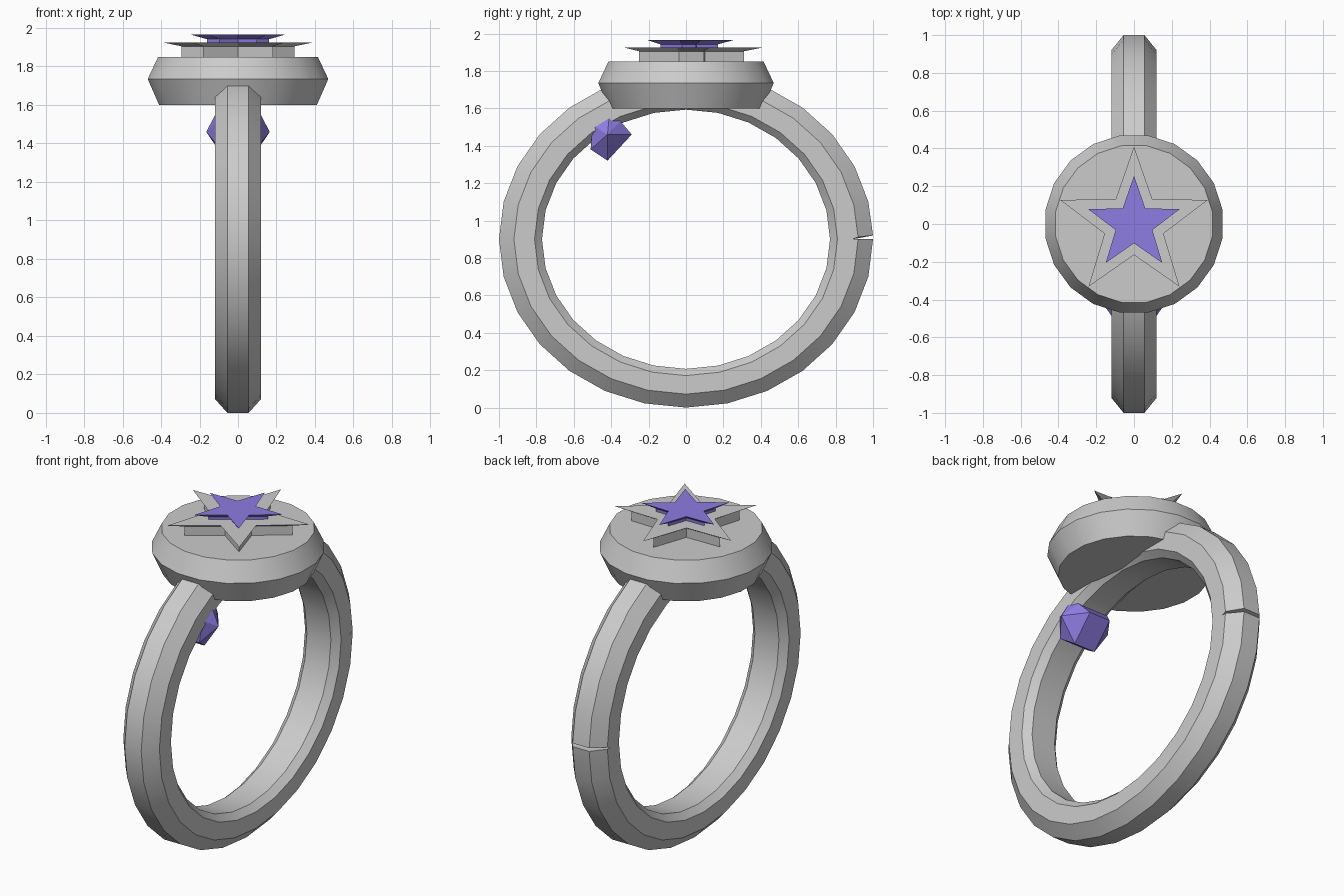
import bpy, bmesh, math
from math import sin, cos, pi

if "Cube" in bpy.data.objects:
    bpy.data.objects.remove(bpy.data.objects["Cube"])

purple = bpy.data.materials.new("purple_stone")
purple.diffuse_color = (0.27, 0.2, 0.75, 1)
purple.use_nodes = True
purple.node_tree.nodes["Principled BSDF"].inputs["Base Color"].default_value = purple.diffuse_color


def finish(bm, name, mat=None, smooth=False):
    bmesh.ops.recalc_face_normals(bm, faces=bm.faces)
    mesh = bpy.data.meshes.new(name)
    bm.to_mesh(mesh)
    bm.free()
    ob = bpy.data.objects.new(name, mesh)
    bpy.context.collection.objects.link(ob)
    if mat:
        mesh.materials.append(mat)
    if smooth:
        bpy.ops.object.select_all(action='DESELECT')
        ob.select_set(True)
        bpy.context.view_layer.objects.active = ob
        bpy.ops.object.shade_smooth_by_angle(angle=math.radians(30))
    return ob


def loft(name, loops, mat=None, smooth=False):
    """Skin a stack of closed loops and cap both ends."""
    bm = bmesh.new()
    rows = [[bm.verts.new(p) for p in loop] for loop in loops]
    n = len(rows[0])
    for a, b in zip(rows, rows[1:]):
        for i in range(n):
            j = (i + 1) % n
            bm.faces.new((a[i], a[j], b[j], b[i]))
    bm.faces.new(rows[0])
    bm.faces.new(rows[-1])
    return finish(bm, name, mat, smooth)


def star(r, z):
    pts = []
    for i in range(10):
        a = pi / 2 + i * pi / 5
        k = r if i % 2 == 0 else r * 0.4
        pts.append((k * cos(a), k * sin(a), z))
    return pts


def circle(r, z, n=20):
    return [(r * cos((i + .5) * 2 * pi / n), r * sin((i + .5) * 2 * pi / n), z)
            for i in range(n)]


# Band: bevelled section swept round a slightly squashed circle, with a small open seam
CZ, SQ, SEGS = 0.9, 0.9, 28
half = [(0.08, 0.77), (0.12, 0.81), (0.12, 0.89), (0.12, 0.92), (0.055, 1.0)]
section = half + [(-x, r) for x, r in reversed(half)]
bm = bmesh.new()
rows = []
for i in range(SEGS):
    a = 2 * pi * i / SEGS
    rows.append([bm.verts.new((x, r * cos(a), CZ + SQ * r * sin(a))) for x, r in section])
last = list(rows[0])
for k in range(3, 7):
    x, r = section[k]
    last[k] = bm.verts.new((x, r, CZ))
    rows[0][k].co.z += 0.02 if r == 1.0 else 0.012
rows.append(last)
n = len(section)
for p, q in zip(rows, rows[1:]):
    for k in range(n):
        m = (k + 1) % n
        bm.faces.new((p[k], p[m], q[m], q[k]))
for row in (rows[0], last):
    bm.faces.new(row[2:8])
finish(bm, "band", smooth=True)

# Round head
loft("head", [circle(0.415, 1.60), circle(0.475, 1.735), circle(0.42, 1.85)], smooth=True)

# Silver star on a narrower foot, with the purple star on top
loft("star_mount", [star(0.31, 1.845), star(0.31, 1.905), star(0.41, 1.925)])
loft("star_stone", [star(0.17, 1.92), star(0.17, 1.942), star(0.255, 1.965)], purple)

# Faceted side stone set through the band
bm = bmesh.new()
outline = [(0.10, -0.51, 1.38), (0.07, -0.42, 1.32), (0.07, -0.29, 1.46),
           (0.10, -0.35, 1.53), (0.11, -0.41, 1.565), (0.11, -0.50, 1.51),
           (0.165, -0.42, 1.46)]
for x, y, z in outline:
    for s in (1, -1):
        bm.verts.new((s * x, y, z))
bmesh.ops.convex_hull(bm, input=bm.verts)
finish(bm, "side_stone", purple)
